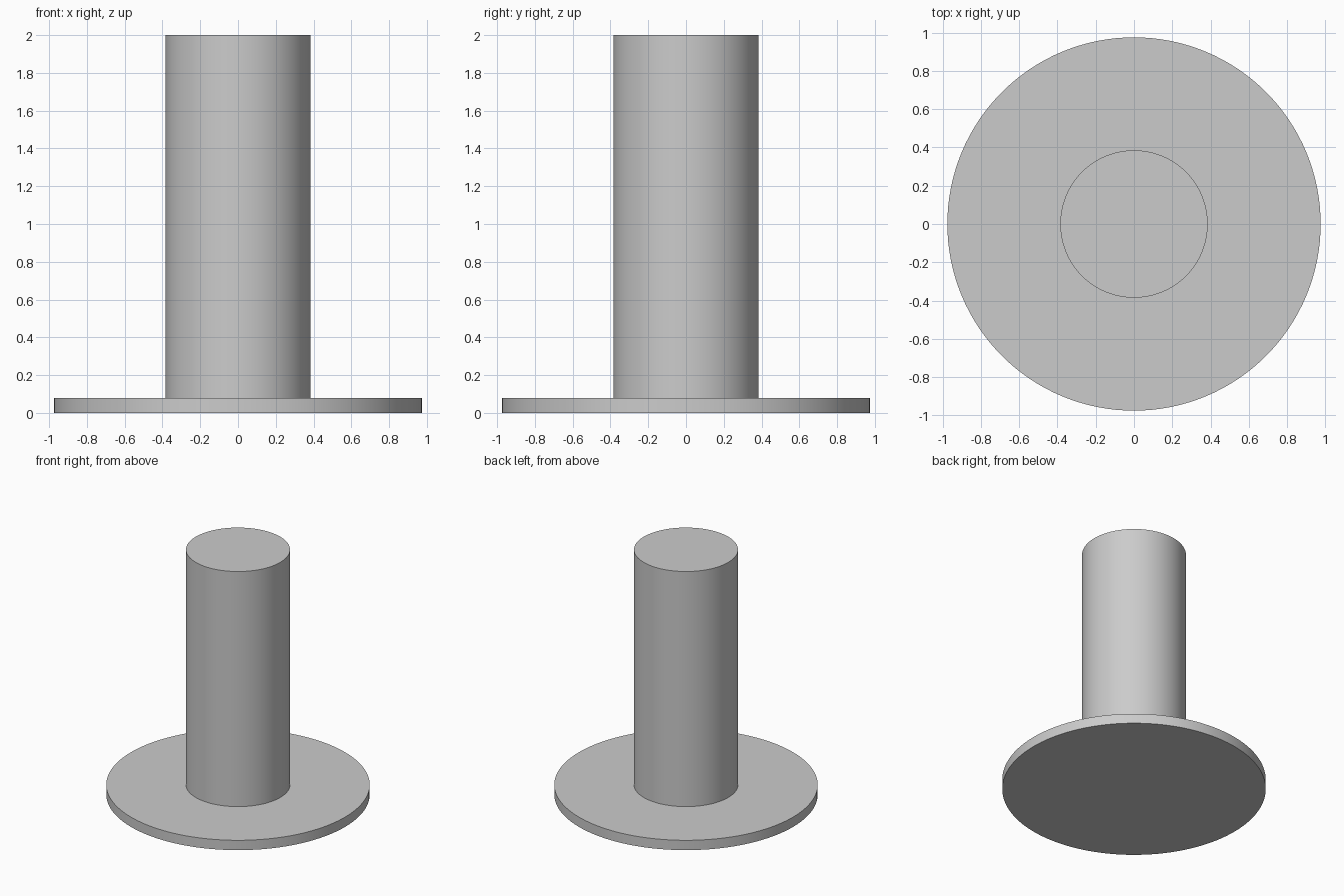
import bpy
import math

default = bpy.data.objects.get("Cube")
if default:
    bpy.data.objects.remove(default, do_unlink=True)

GREY = (0.6, 0.6, 0.6, 1.0)
grey = bpy.data.materials.new("light_grey")
grey.use_nodes = True
grey.diffuse_color = GREY
grey.node_tree.nodes["Principled BSDF"].inputs["Base Color"].default_value = GREY


def round_part(name, radius, bottom, top):
    """Upright cylinder with smooth sides and sharp rims."""
    bpy.ops.mesh.primitive_cylinder_add(
        vertices=128, radius=radius, depth=top - bottom,
        location=(0, 0, (bottom + top) / 2))
    part = bpy.context.object
    part.name = name
    part.data.materials.append(grey)
    bpy.ops.object.shade_smooth_by_angle(angle=math.radians(30))
    return part


# Thin round foot
DISC_TOP = 0.08
round_part("base_disc", 0.975, 0, DISC_TOP)

# Tall solid post standing on the foot
round_part("post", 0.385, DISC_TOP, 2)
